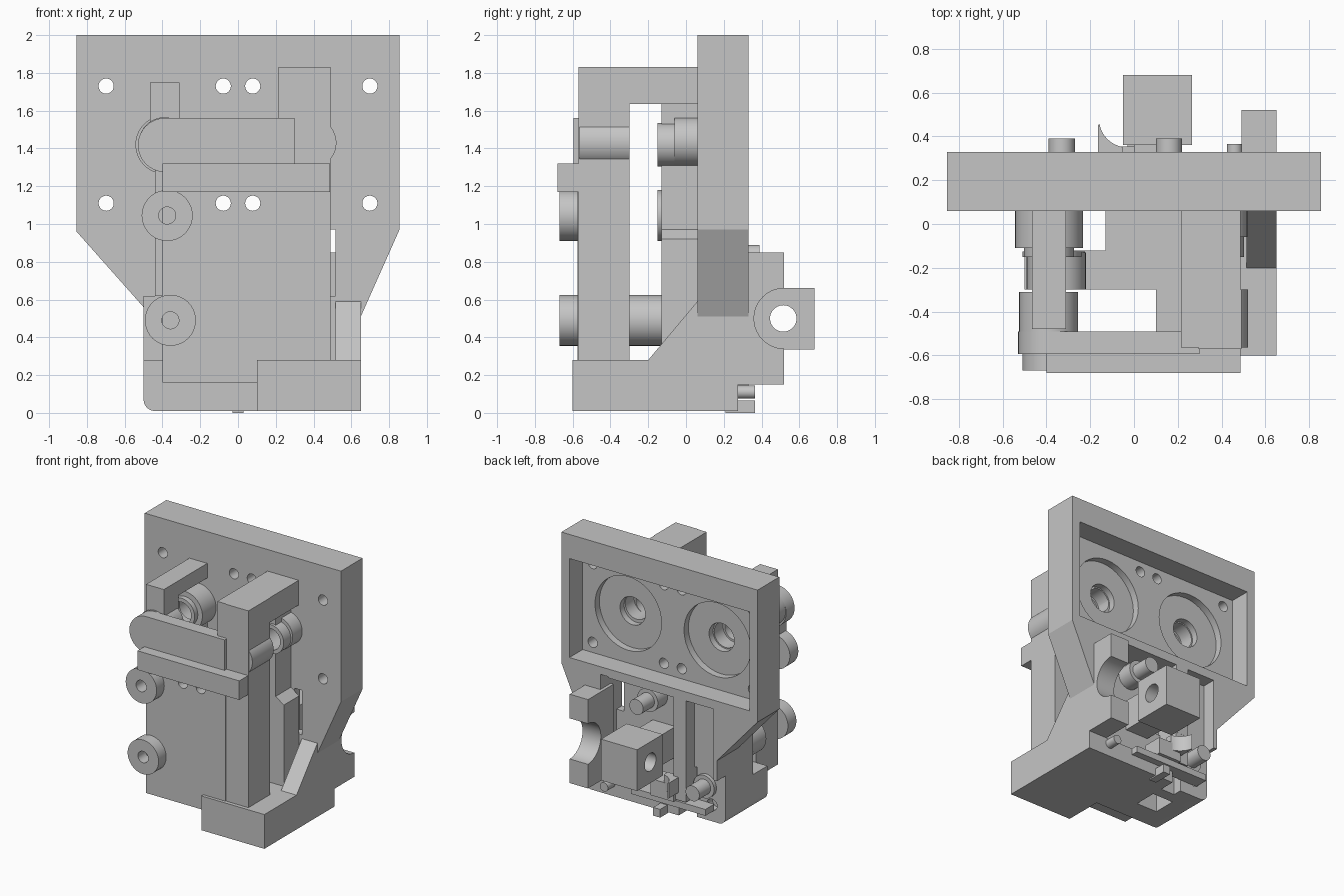
import bpy, bmesh, math

if "Cube" in bpy.data.objects:
    bpy.data.objects.remove(bpy.data.objects["Cube"], do_unlink=True)

grey = bpy.data.materials.new("plain grey")
grey.use_nodes = True
tone = (0.56, 0.56, 0.56, 1)
grey.diffuse_color = tone
grey.node_tree.nodes["Principled BSDF"].inputs["Base Color"].default_value = tone

# How an outline point (a, b) at depth t lands in space, per extrusion axis
PLACE = {"x": lambda a, b, t: (t, a, b),
         "y": lambda a, b, t: (a, t, b),
         "z": lambda a, b, t: (a, b, t)}


def prism(name, points, lo, hi, axis="y"):
    bm = bmesh.new()
    ends = [[bm.verts.new(PLACE[axis](a, b, t)) for a, b in points] for t in (lo, hi)]
    for ring in ends:
        bm.faces.new(ring)
    for i in range(len(points)):
        j = (i + 1) % len(points)
        bm.faces.new((ends[0][i], ends[0][j], ends[1][j], ends[1][i]))
    bmesh.ops.recalc_face_normals(bm, faces=bm.faces)
    mesh = bpy.data.meshes.new(name)
    bm.to_mesh(mesh)
    bm.free()
    mesh.materials.append(grey)
    obj = bpy.data.objects.new(name, mesh)
    bpy.context.scene.collection.objects.link(obj)
    return obj


def box(name, x0, x1, y0, y1, z0, z1):
    return prism(name, [(x0, z0), (x1, z0), (x1, z1), (x0, z1)], y0, y1)


def arc(cx, cz, r, start, end, n=16):
    steps = [math.radians(start + (end - start) * i / n) for i in range(n + 1)]
    return [(cx + r * math.cos(t), cz + r * math.sin(t)) for t in steps]


def rod(name, a, b, r, lo, hi, axis="y"):
    return prism(name, arc(a, b, r, 0, 360, 40)[:-1], lo, hi, axis)


def cut(obj, *cutters):
    for c in cutters:
        c.hide_render = True
        mod = obj.modifiers.new("cut", "BOOLEAN")
        mod.operation, mod.solver, mod.object = "DIFFERENCE", "EXACT", c
    bpy.context.view_layer.update()
    graph = bpy.context.evaluated_depsgraph_get()
    mesh = bpy.data.meshes.new_from_object(obj.evaluated_get(graph))
    obj.modifiers.clear()
    obj.data = mesh
    for c in cutters:
        bpy.data.objects.remove(c, do_unlink=True)
    return obj


def tube(name, x, z, r, hole, lo, hi):
    return cut(rod(name, x, z, r, lo, hi), rod("bore", x, z, hole, lo - .1, hi + .1))


# Motor plate with stepped back pocket, pilot recesses and screw holes
MX, MZ = .388, 1.42
plate = prism("motor_plate", [(-.855, 2), (.855, 2), (.855, .97), (.65, .51), (.65, .4),
                              (-.5, .4), (-.5, .56), (-.855, .96)], .06, .33)
cut(plate, box("pocket", -.785, .785, .165, .5, 1.03, 1.81))
cut(plate, box("lower_recess", -.12, .515, .13, .5, .3, .96))
cut(plate, box("side_recess", -.47, -.23, .22, .5, .3, .96))
cut(plate, box("slit", .45, .515, -.1, .5, .62, .97))
for s in (-1, 1):
    cut(plate, rod("pilot", s * MX, MZ, .29, .11, .2))
    cut(plate, rod("shaft_hole", s * MX, MZ, .11, 0, .3))
    for dx in (-.31, .31):
        for dz in (-.31, .31):
            cut(plate, rod("screw_hole", s * MX + dx, MZ + dz, .04, 0, .3))
tube("right_boss", MX, 1.435, .13, .1, -.06, .06)
tube("left_boss", -MX, MZ, .155, .1, -.11, .06)
for x in (-MX, MX):
    tube("bearing", x, MZ, .115, .085, -.15, -.05)

# Lower back wall with rounded outer corner and upright rib
corner = arc(-.44, .07, .06, 180, 270, 6)
prism("lower_back_wall", [(.55, .01), (.55, .45), (-.5, .45)] + corner, .06, .15)
side = prism("lower_side_wall", [(-.25, .01), (-.25, .45), (-.5, .45)] + corner, .15, .22)
cut(side, rod("bolt_hole", -.38, .14, .045, .1, .4))
box("upright_rib", -.23, -.12, .1, .329, .16, .41)

# Base block and sloped right cheek with cradle
box("base_block", .1, .65, -.6, .06, .01, .28)
box("base_back", -.13, .515, -.12, .275, .01, .15)
prism("base_inner", [(.1, .01), (.1, .28), (-.5, .28)] + corner, -.3, -.12)
box("base_rear_web", -.13, .1, -.12, .06, .15, .28)
prism("right_cheek", [(-.6, .01), (.275, .01), (.275, .15), (.33, .15), (.33, .6),
                      (.06, .59), (-.2, .28), (-.6, .28)], .515, .65, "x")
cradle = prism("rod_cradle", [(.2, .15), (.52, .15), (.52, .85), (.2, .85)], .49, .65, "x")
cut(cradle, rod("cradle_bore", .52, .5, .16, .3, .8, "x"))

# Right bracket: front column, stepped rear column and bridging head
box("right_front_column", .295, .49, -.57, -.3, .28, 1.83)
rear = prism("right_rear_column", [(.295, .28), (.49, .28), (.49, .92), (.42, .97),
                                   (.42, 1.64), (.295, 1.64)], -.13, .06)
cut(rear, rod("bore", MX, MZ, .1, -.5, .5))
box("right_head", .215, .487, -.565, .06, 1.635, 1.83)
box("right_head_front", .215, .3, -.565, -.3, 1.32, 1.64)
rod("right_pivot", MX, 1.43, .133, -.565, -.3)

# Left bracket
box("left_head", -.465, -.31, -.48, .06, 1.635, 1.75)
box("left_head_front", -.465, -.31, -.48, -.3, 1.3, 1.64)
box("left_front_column", -.4, -.31, -.49, -.3, .16, 1.32)
prism("left_rear_foot", [(-.31, .01), (-.31, .62), (-.5, .62)] + corner, -.12, .06)
box("left_rear_column", -.44, -.31, -.13, .06, .62, 1.3)
rod("left_pivot", -.39, 1.43, .135, -.49, -.31)

# Front panel with screwdriver holes, rounded lever and cross bar
panel = box("front_panel", -.4, .295, -.575, -.49, .16, 1.3)
for x in (-.078, .078):
    cut(panel, rod("access_hole", x, MZ - .31, .04, -.7, -.4))
prism("rounded_lever", [(.3, 1.275), (.3, 1.56)] + arc(-.387, 1.418, .143, 90, 270), -.595, -.49)
box("cross_bar", -.4, .487, -.68, -.565, 1.17, 1.32)

# Guide rollers on the left side
for x, z in ((-.375, 1.045), (-.358, .49)):
    tube("front_roller", x, z, .135, .045, -.67, -.565)
    tube("rear_roller", x, z, .135, .045, -.15, -.125)
rod("lower_spindle", -.355, .49, .135, -.3, -.13)

# Hinge block with cross bore, and its stem
hinge = box("hinge_block", -.05, .265, .36, .68, .335, .66)
cut(hinge, rod("hinge_bore", .515, .5, .07, -.5, .8, "x"))
box("hinge_stem", .0, .2, .12, .37, .38, .62)

# Rear studs with collars and the small latch below
for x, z in ((.16, .83), (-.33, .28)):
    rod("stud", x, z, .06, .1, .39)
    rod("stud_collar", x, z, .09, .1, .25)
box("latch_bar", -.4, .25, .22, .33, .1, .15)
box("latch_plate", -.14, .06, .2, .355, .15, .28)
prism("latch_fin", [(-.165, .3), (-.05, .3)] + arc(-.03, .48, .13, 260, 190, 8)
      + [(-.165, .45)], .22, .34, "z")
rod("latch_pin", .46, .11, .035, .2, .365)
box("latch_foot", -.03, .03, .21, .365, 0, .065)

for o in bpy.context.scene.objects:
    o.select_set(o.type == "MESH")
bpy.context.view_layer.objects.active = plate
bpy.ops.object.shade_smooth_by_angle(angle=math.radians(20))
